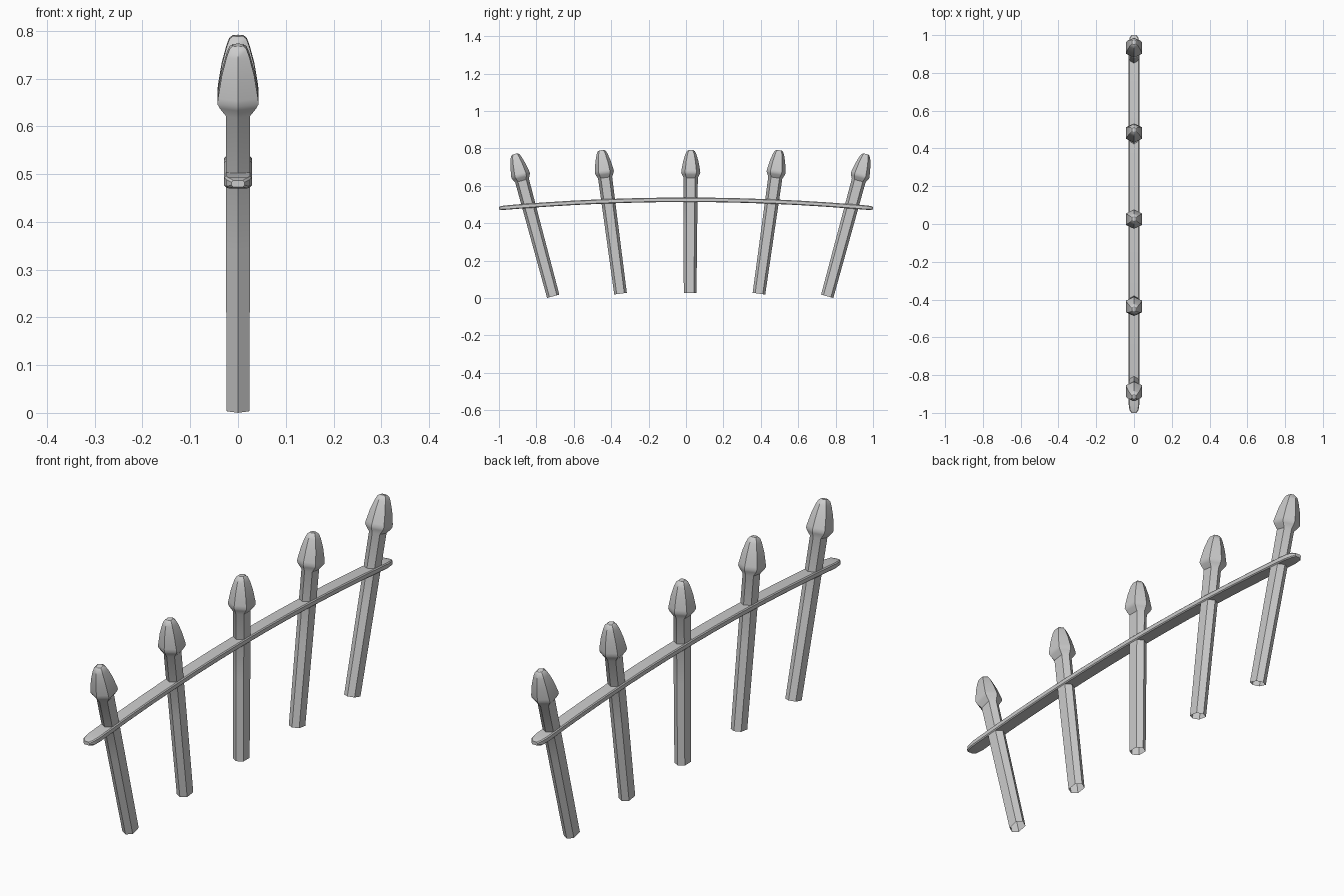
import bpy, math
from mathutils import Vector

if "Cube" in bpy.data.objects:
    bpy.data.objects.remove(bpy.data.objects["Cube"])


def make_object(name, verts, faces):
    mesh = bpy.data.meshes.new(name)
    mesh.from_pydata(verts, [], faces)
    mesh.update()
    ob = bpy.data.objects.new(name, mesh)
    bpy.context.collection.objects.link(ob)
    bpy.ops.object.select_all(action='DESELECT')
    ob.select_set(True)
    bpy.context.view_layer.objects.active = ob
    bpy.ops.object.shade_smooth_by_angle(angle=math.radians(35))
    return ob


def loft(name, rings, cap_start, cap_end):
    n = len(rings[0])
    verts = [v for r in rings for v in r]
    faces = [(k * n + i, k * n + (i + 1) % n, (k + 1) * n + (i + 1) % n, (k + 1) * n + i)
             for k in range(len(rings) - 1) for i in range(n)]
    if cap_start:
        faces.append(tuple(reversed(range(n))))
    if cap_end:
        faces.append(tuple(range(len(verts) - n, len(verts))))
    return make_object(name, verts, faces)


def hexagon(centre, side, hx, hy):
    # flat sides on +-x, ridges on +-y
    shape = [(1, -0.6), (1, 0.6), (0, 1), (-1, 0.6), (-1, -0.6), (0, -1)]
    return [centre + Vector((a * hx, 0, 0)) + side * (b * hy) for a, b in shape]


# head profile: distance below the tip, half width x, half width y
HEAD = [(0.148, 0.025, 0.038), (0.130, 0.038, 0.047), (0.120, 0.043, 0.051),
        (0.108, 0.042, 0.050), (0.060, 0.034, 0.041), (0.022, 0.024, 0.030),
        (0.006, 0.018, 0.022), (0.0, 0.011, 0.013)]


def picket(name, base, tip):
    base, tip = Vector((0, *base)), Vector((0, *tip))
    axis = tip - base
    length = axis.length
    axis.normalize()
    side = Vector((0, axis.z, -axis.y))
    rings = [hexagon(base, side, 0.024, 0.034),
             hexagon(base + axis * length * 0.45, side, 0.025, 0.036)]
    rings += [hexagon(tip - axis * d, side, hx, hy) for d, hx, hy in HEAD]
    return loft(name, rings, False, True)  # open at the foot


# fanned pickets with pointed heads
PICKETS = [((-0.71, 0.009), (-0.915, 0.77)), ((-0.35, 0.023), (-0.452, 0.79)),
           ((0.022, 0.027), (0.026, 0.79)), ((0.39, 0.023), (0.498, 0.79)),
           ((0.755, 0.009), (0.962, 0.77))]
for i, (b, t) in enumerate(PICKETS):
    picket(f"picket_{i + 1}", b, t)

# arched rail with rounded, tapering ends
rail = []
stations = [-1, -0.985, -0.95] + [-0.9 + 0.15 * k for k in range(13)] + [0.95, 0.985, 1]
for y in stations:
    a = abs(y)
    hx = 0.014 if a == 1 else 0.024 if a > 0.98 else 0.029
    hz = 0.007 if a == 1 else 0.011 if a > 0.98 else 0.012
    z = 0.525 - 0.045 * y * y
    c = 0.004
    rail.append([Vector((px, y, z + pz)) for px, pz in
                 [(hx - c, -hz), (-hx + c, -hz), (-hx, -hz + c), (-hx, hz - c),
                  (-hx + c, hz), (hx - c, hz), (hx, hz - c), (hx, -hz + c)]])
rail = [list(reversed(r)) for r in rail]
# flip ring direction so the faces point outward
rail = [list(reversed(r)) for r in rail]
loft("rail", rail, True, True)
